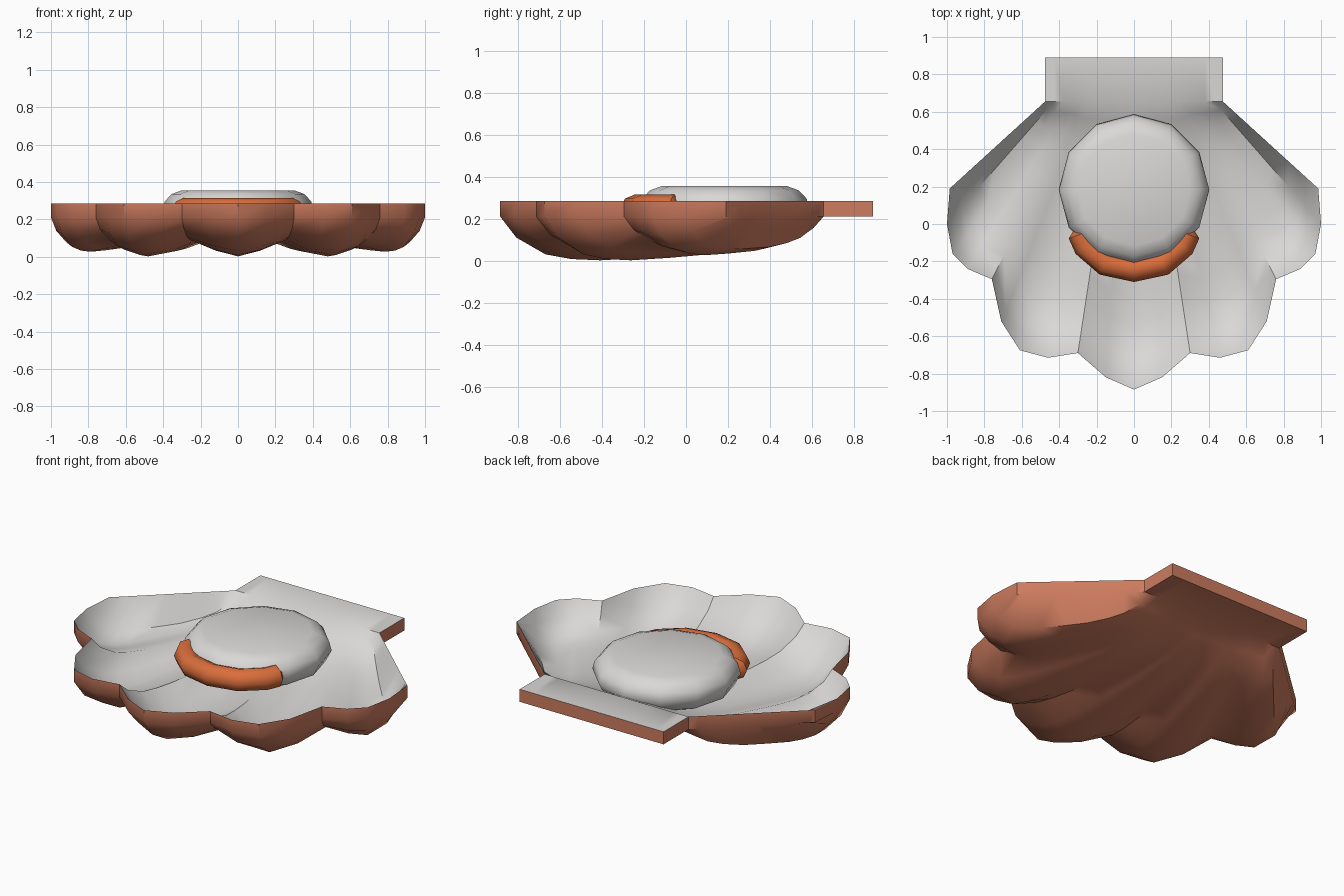
import bpy, bmesh, math
from mathutils import Vector

if "Cube" in bpy.data.objects:
    bpy.data.objects.remove(bpy.data.objects["Cube"])


def material(name, rgb):
    m = bpy.data.materials.new(name)
    m.diffuse_color = (*rgb, 1)
    m.use_nodes = True
    m.node_tree.nodes["Principled BSDF"].inputs["Base Color"].default_value = m.diffuse_color
    return m


WHITE = material("pearl white", (0.70, 0.69, 0.68))
BROWN = material("terracotta", (0.61, 0.20, 0.115))
ORANGE = material("roe orange", (0.70, 0.155, 0.045))


def finish(bm, name, mats, angle):
    bmesh.ops.recalc_face_normals(bm, faces=bm.faces)
    me = bpy.data.meshes.new(name)
    bm.to_mesh(me)
    bm.free()
    for m in mats:
        me.materials.append(m)
    ob = bpy.data.objects.new(name, me)
    bpy.context.collection.objects.link(ob)
    bpy.ops.object.select_all(action='DESELECT')
    ob.select_set(True)
    bpy.context.view_layer.objects.active = ob
    bpy.ops.object.shade_smooth_by_angle(angle=math.radians(angle))
    return ob


def loft(bm, rings):
    """Join closed rings of points into a capped skin."""
    rings = [[bm.verts.new(p) for p in r] for r in rings]
    n = len(rings[0])
    for a, b in zip(rings, rings[1:]):
        for i in range(n):
            bm.faces.new((a[i], a[(i + 1) % n], b[(i + 1) % n], b[i]))
    bm.faces.new(rings[0])
    bm.faces.new(rings[-1])


# Shell: scalloped rim (x, y, rib depth factor), right half from the front tip
RIM = [(0, -.885, 1), (.15, -.82, .84), (.30, -.69, .58), (.46, -.715, .88),
       (.61, -.675, 1), (.71, -.52, .85), (.76, -.295, .64), (.89, -.24, .78),
       (.97, -.16, .87), (1.0, 0, .72), (.985, .19, 0)]
# Depth of the bowl along each rib, from hinge (0) to rim (1)
DEPTH = [(0, 0), (.07, .06), (.17, .12), (.27, .155), (.40, .185), (.55, .2),
         (.69, .21), (.78, .203), (.86, .18), (.95, .10), (1, 0)]
RIM_TOP, THICK, HINGE_Y, HINGE_X = .285, .075, .655, .475

stations = [(-x, y, d, -i / 10) for i, (x, y, d) in reversed(list(enumerate(RIM))) if i]
stations += [(x, y, d, i / 10) for i, (x, y, d) in enumerate(RIM)]
bm = bmesh.new()


def shell_layer(z0):
    rows = [[bm.verts.new((t * HINGE_X, .89, z0)) for _, _, _, t in stations]]
    for v, depth in DEPTH:
        row = []
        for x, y, d, t in stations:
            rib = d if d == 0 else d + (0.9 - d) * (1 - v) ** 2
            row.append(bm.verts.new((t * HINGE_X * (1 - v) + x * v,
                                     HINGE_Y * (1 - v) + y * v, z0 - depth * rib)))
        rows.append(row)
    return rows


def skin(rows, mat):
    for a, b in zip(rows, rows[1:]):
        for i in range(len(a) - 1):
            bm.faces.new((a[i], a[i + 1], b[i + 1], b[i])).material_index = mat


def border(rows):
    return (rows[0] + [r[-1] for r in rows[1:]] + rows[-1][-2::-1]
            + [r[0] for r in rows[-2:0:-1]])


inner, outer = shell_layer(RIM_TOP), shell_layer(RIM_TOP - THICK)
skin(inner, 1)
skin(outer, 0)
top, low = border(inner), border(outer)
for i in range(len(top)):
    j = (i + 1) % len(top)
    bm.faces.new((top[i], top[j], low[j], low[i]))
finish(bm, "shell", (BROWN, WHITE), 42)

# Scallop meat: twelve-sided rounded disc
bm = bmesh.new()
loft(bm, [[(r * math.cos(math.tau * k / 12), .183 + r * math.sin(math.tau * k / 12), z)
           for k in range(12)]
          for r, z in [(.30, .355), (.355, .335), (.392, .295), (.403, .25),
                       (.37, .185), (.30, .15)]])
finish(bm, "scallop_meat", (WHITE,), 40)

# Roe: curved sausage hugging the front of the meat
half = [(.155, -.212), (.262, -.118), (.288, -.055), (.292, -.035)]
path = [Vector((-x, y, .25)) for x, y in reversed(half)] + [Vector((0, -.245, .25))]
path += [Vector((x, y, .25)) for x, y in half]
bm = bmesh.new()
rings = []
for i, p in enumerate(path):
    tangent = (path[min(i + 1, len(path) - 1)] - path[max(i - 1, 0)]).normalized()
    side = Vector((tangent.y, -tangent.x, 0))
    s = .065 * (.55 if i in (0, len(path) - 1) else 1)
    rings.append([p + side * s * math.cos(math.tau * k / 8)
                  + Vector((0, 0, s * math.sin(math.tau * k / 8))) for k in range(8)])
loft(bm, rings)
finish(bm, "roe", (ORANGE,), 50)
